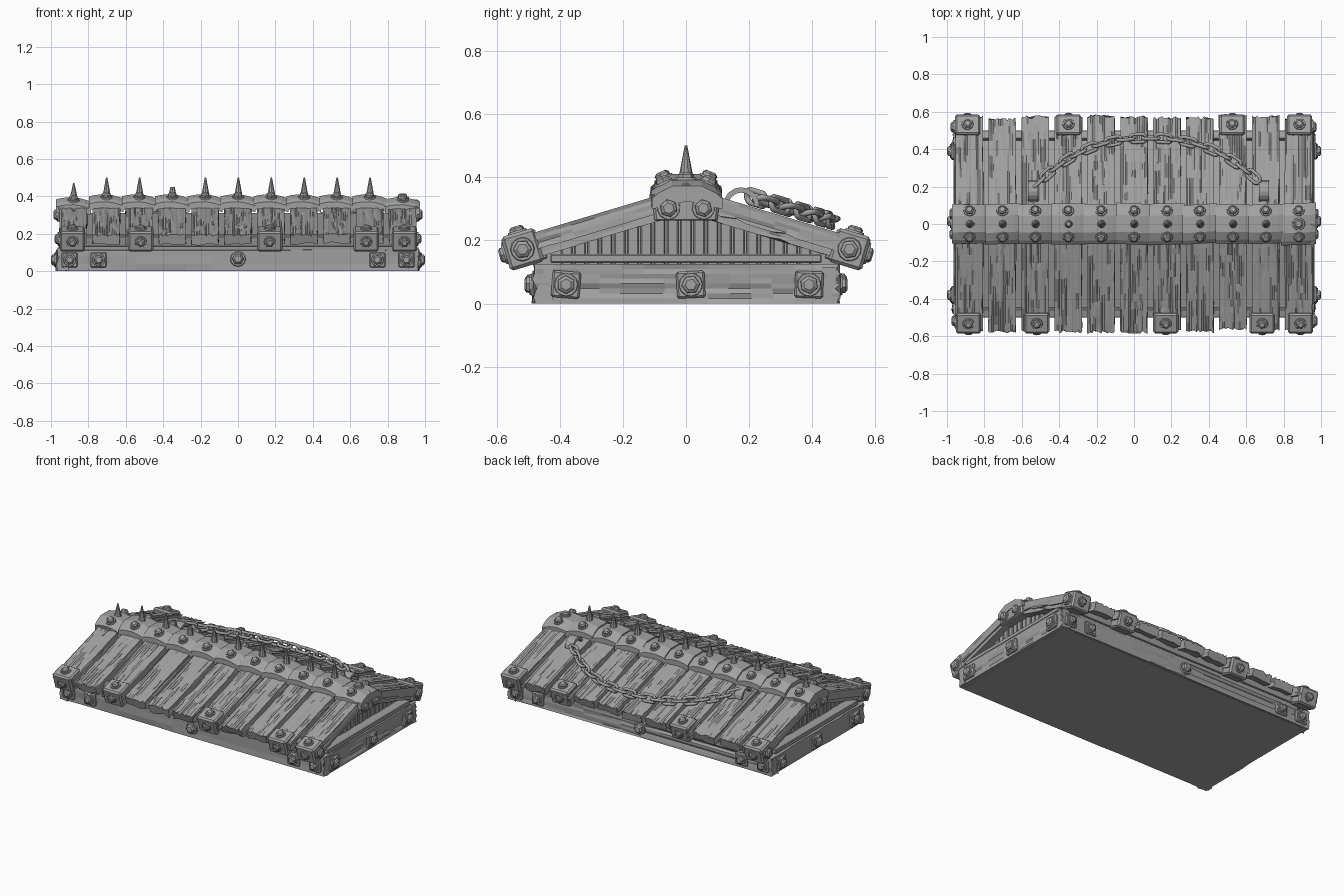
import bpy, bmesh, math, random
from mathutils import Matrix, Vector

random.seed(7)
old = bpy.data.objects.get("Cube")
if old:
    bpy.data.objects.remove(old, do_unlink=True)

grey = bpy.data.materials.new("plain grey")
grey.use_nodes = True
GREY = (0.36, 0.36, 0.36, 1)
grey.diffuse_color = GREY
grey.node_tree.nodes["Principled BSDF"].inputs["Base Color"].default_value = GREY

SLOPE = 0.3
ANGLE = math.atan(SLOPE)
RIDGE = 0.365
ENDS = (-1, 1)


def roof_z(y):
    return RIDGE - SLOPE * abs(y)


def finish(bm, name, matrix=Matrix()):
    bmesh.ops.recalc_face_normals(bm, faces=bm.faces[:])
    mesh = bpy.data.meshes.new(name)
    bm.to_mesh(mesh)
    bm.free()
    mesh.materials.append(grey)
    ob = bpy.data.objects.new(name, mesh)
    ob.matrix_world = matrix
    bpy.context.collection.objects.link(ob)
    return ob


def loft(name, rings, matrix=Matrix(), closed=False):
    """Skin matching rings of points, capped unless the rings form a loop."""
    bm = bmesh.new()
    rows = [[bm.verts.new(p) for p in ring] for ring in rings]
    if not closed:
        bm.faces.new(rows[0])
        bm.faces.new(rows[-1])
    pairs = list(zip(rows, rows[1:])) + ([(rows[-1], rows[0])] if closed else [])
    for a, b in pairs:
        for i in range(len(a)):
            j = (i + 1) % len(a)
            bm.faces.new((a[i], a[j], b[j], b[i]))
    return finish(bm, name, matrix)


def box(name, size, loc, tilt=0.0, bevel=0.008):
    bm = bmesh.new()
    bmesh.ops.create_cube(bm, size=1, matrix=Matrix.Diagonal((*size, 1)))
    if bevel:
        bmesh.ops.bevel(bm, geom=bm.edges[:], offset=bevel, segments=1, affect='EDGES')
    return finish(bm, name, Matrix.Translation(loc) @ Matrix.Rotation(tilt, 4, 'X'))


def plank(name, length, width, thick, matrix, across=16, down=5, depth=0.011, ragged=0.01):
    """Timber along local Y with lengthwise grain grooves and rough ends."""
    w, t = width / 2, thick / 2
    ring = [(-w + width * i / across, t, 0, -1) for i in range(across)]
    ring += [(w, t - thick * i / down, -1, 0) for i in range(down)]
    ring += [(w - width * i / 3, -t, 0, 1) for i in range(3)]
    ring += [(-w, -t + thick * i / down, 1, 0) for i in range(down)]
    groove = [0.0] * len(ring)
    rows, steps = [], 14
    for k in range(steps + 1):
        row = []
        for i, (x, z, nx, nz) in enumerate(ring):
            if k == 0 or random.random() < 0.3:
                groove[i] = depth * random.random() ** 2 * random.choice((0.3, 1, 1))
            y = length * (k / steps - 0.5)
            y += random.uniform(-ragged, ragged) * (1 if k in (0, steps) else 0.6)
            row.append((x + nx * groove[i] * 0.6, y, z + nz * groove[i]))
        rows.append(row)
    return loft(name, rows, matrix)


def bolt(loc, normal, r=0.027, h=0.022):
    bm = bmesh.new()
    for sides, r1, r2, depth, z in ((12, r * 1.3, r * 1.2, 0.008, 0.002), (6, r, r * 0.95, h * 0.7, h * 0.35),
                                    (6, r * 0.95, r * 0.6, h * 0.3, h * 0.85)):
        bmesh.ops.create_cone(bm, cap_ends=True, segments=sides, radius1=r1, radius2=r2,
                              depth=depth, matrix=Matrix.Translation((0, 0, z)))
    rot = Vector(normal).to_track_quat('Z', 'Y').to_matrix().to_4x4()
    finish(bm, "bolt", Matrix.Translation(loc) @ rot @ Matrix.Rotation(random.random(), 4, 'Z'))


# Solid floor and inner body
box("floor", (1.88, 0.94, 0.1), (0, 0, 0.05), bevel=0)
body = [(-0.46, 0.02), (0.46, 0.02), (0.48, 0.165), (0, 0.31), (-0.48, 0.165)]
loft("inner_body", [[(x, y, z) for y, z in body] for x in (-0.88, 0.88)])

# Base beams
quarter = Matrix.Rotation(math.pi / 2, 4, 'Z')
on_edge = Matrix.Rotation(math.pi / 2, 4, 'Y')
for s in ENDS:
    plank("long_base_beam", 1.93, 0.115, 0.06, Matrix.Translation((0, s * 0.45, 0.058)) @ quarter @ on_edge, 8, 4)
    plank("end_base_beam", 0.96, 0.125, 0.06, Matrix.Translation((s * 0.935, 0, 0.063)) @ on_edge, 8, 4)
    box("tie_beam", (0.07, 0.86, 0.028), (s * 0.925, 0, 0.143), bevel=0.004)
    box("eave_rail", (1.86, 0.05, 0.06), (0, s * 0.47, 0.165), -s * ANGLE, 0.005)

# Gable boards and rafters
for s in ENDS:
    for i in range(-9, 10):
        y = i * 0.042
        top = roof_z(y) - 0.06
        depth = 0.02 + 0.01 * random.random()
        box("gable_board", (depth, 0.036, top - 0.12), (s * 0.885, y, (top + 0.12) / 2), bevel=0.004)
    for side in ENDS:
        tilt = Matrix.Rotation(-side * ANGLE, 4, 'X')
        mid = (s * 0.905, side * 0.27, roof_z(0.27) - 0.047)
        plank("rafter", 0.5, 0.08, 0.06, Matrix.Translation(mid) @ tilt, 6, 4, 0.008)

# Roof planks
PITCH = 0.176
for side in ENDS:
    tilt = Matrix.Rotation(-side * ANGLE, 4, 'X')
    for i in range(-5, 6):
        reach = 0.565 + random.uniform(-0.012, 0.008)
        mid = (i * PITCH, side * reach / 2, roof_z(reach / 2) - 0.026)
        twist = Matrix.Rotation(random.uniform(-0.008, 0.008), 4, 'Z')
        plank("roof_plank", reach * math.hypot(1, SLOPE), 0.148, 0.058, Matrix.Translation(mid) @ tilt @ twist)

# Eave brackets with bolts; the corner ones are also bolted from the end
eaves = {-1: (-0.885, -0.52, 0.17, 0.685, 0.89), 1: (-0.89, -0.35, 0.525, 0.885)}
for side, places in eaves.items():
    rot = Matrix.Rotation(-side * ANGLE, 3, 'X')
    for x in places:
        c = Vector((x, side * 0.518, 0.172))
        box("eave_bracket", (0.135, 0.112, 0.112), c, -side * ANGLE, 0.01)
        for n in (Vector((0, 0, 1)), Vector((0, side, 0))):
            bolt(c + rot @ (n * 0.056), rot @ n, 0.025, 0.02)
        if abs(x) > 0.8:
            e = math.copysign(1, x)
            bolt(c + Vector((e * 0.068, 0, 0)), (e, 0, 0), 0.03)

# Base plates and bolts
for s in ENDS:
    for y in (-0.38, 0.015, 0.39):
        box("end_base_plate", (0.025, 0.09, 0.085), (s * 0.966, y, 0.06), random.uniform(-0.1, 0.1), 0.006)
        bolt((s * 0.978, y, 0.06), (s, 0, 0), 0.03)
    for x in (-0.9, -0.745, 0.745, 0.9):
        box("long_base_plate", (0.085, 0.025, 0.08), (x, s * 0.478, 0.06), bevel=0.006)
        bolt((x, s * 0.49, 0.06), (0, s, 0))
    bolt((0, s * 0.48, 0.065), (0, s, 0), 0.032, 0.03)

# Ridge cap: overlapping bent plates
profile = [(-0.108, 0.315), (-0.108, 0.348), (-0.088, 0.366), (-0.045, 0.388), (0.045, 0.388),
           (0.088, 0.366), (0.108, 0.348), (0.108, 0.315), (0, 0.34)]
spike_rise = {-5: 0.085, -2: 0.05, 5: 0}
for i in range(-5, 6):
    x0 = i * PITCH
    base = 0.012 if abs(i) < 5 else -0.004
    lean = random.uniform(-0.012, 0.012)
    wide = random.uniform(0.96, 1.04)
    rings = []
    for k in range(7):
        t = k / 6
        lift = base + 0.017 * math.sin(math.pi * t) - 0.012 * t
        rings.append([(x0 + (t - 0.5) * 0.186, y * wide + lean * (t - 0.5), z + lift) for y, z in profile])
    loft("ridge_plate", rings)
    top = 0.388 + base + 0.009
    for s in ENDS:
        bolt((x0, s * 0.07, top - 0.013), (0, s * 0.45, 1), 0.025, 0.024)
    rise = spike_rise.get(i, 0.1)
    if rise:
        bm = bmesh.new()
        bmesh.ops.create_cone(bm, cap_ends=True, segments=10, radius1=0.03, radius2=0.025, depth=0.014)
        bmesh.ops.create_cone(bm, cap_ends=True, segments=10, radius1=0.023,
                              radius2=0.004 if rise > 0.06 else 0.012, depth=rise,
                              matrix=Matrix.Translation((0, 0, rise / 2)))
        finish(bm, "ridge_spike", Matrix.Translation((x0 + 0.002, 0, top - 0.008)))
    else:
        bolt((x0, 0, top), (0, 0, 1))

# Ridge end plates
end = [(-0.1, 0.263), (0.1, 0.263), (0.107, 0.345), (0, 0.383), (-0.107, 0.345)]
for s in ENDS:
    loft("ridge_end_plate", [[(s * x, y * f, 0.32 + (z - 0.32) * f) for y, z in end]
                             for x, f in ((0.86, 1), (0.958, 1), (0.966, 0.93))])
    for y in (-0.055, 0.055):
        bolt((s * 0.964, y, 0.302), (s, 0, 0), 0.029, 0.022)


def link(name, half, radius, wire, matrix):
    rings = []
    for k in range(16):
        a = 2 * math.pi * (k + 0.5) / 16
        out = Vector((math.cos(a), math.sin(a), 0))
        c = Vector((math.copysign(half, out.x), 0, 0)) + out * radius
        rings.append([c + out * wire * math.cos(b) + Vector((0, 0, wire * math.sin(b)))
                      for b in (2 * math.pi * j / 8 for j in range(8))])
    ob = loft(name, rings, matrix, closed=True)
    ob.data.polygons.foreach_set("use_smooth", [True] * len(ob.data.polygons))


# Hanging chain on the back slope
def chain_point(u):
    y = 0.2 + 0.26 * (1 - abs(u) ** 2.4)
    return Vector((0.08 + 0.615 * u, y, roof_z(y) + 0.036))


path = [chain_point(k / 300 - 1) for k in range(601)]
last, count = path[0], 0
for p in path[1:]:
    if (p - last).length >= 0.066:
        d = (p - last).normalized()
        rot = d.to_track_quat('X', 'Z').to_matrix().to_4x4()
        roll = Matrix.Rotation(math.radians(15 if count % 2 else 100), 4, 'X')
        link("chain_link", 0.022, 0.022, 0.0095, Matrix.Translation((p + last) / 2) @ rot @ roll)
        last, count = p, count + 1

# Chain mounts: bent straps standing on the roof
for x in (-0.54, 0.695):
    rings = []
    for k in range(9):
        a = math.pi * k / 8
        c = Vector((0, -math.cos(a), math.sin(a)))
        rings.append([Vector((x + sx * 0.028, 0.175, roof_z(0.175) - 0.005)) + Vector((0, c.y * r, c.z * r * 1.05))
                      for sx, r in ((-1, 0.058), (1, 0.058), (1, 0.042), (-1, 0.042))])
    loft("chain_mount", rings)
